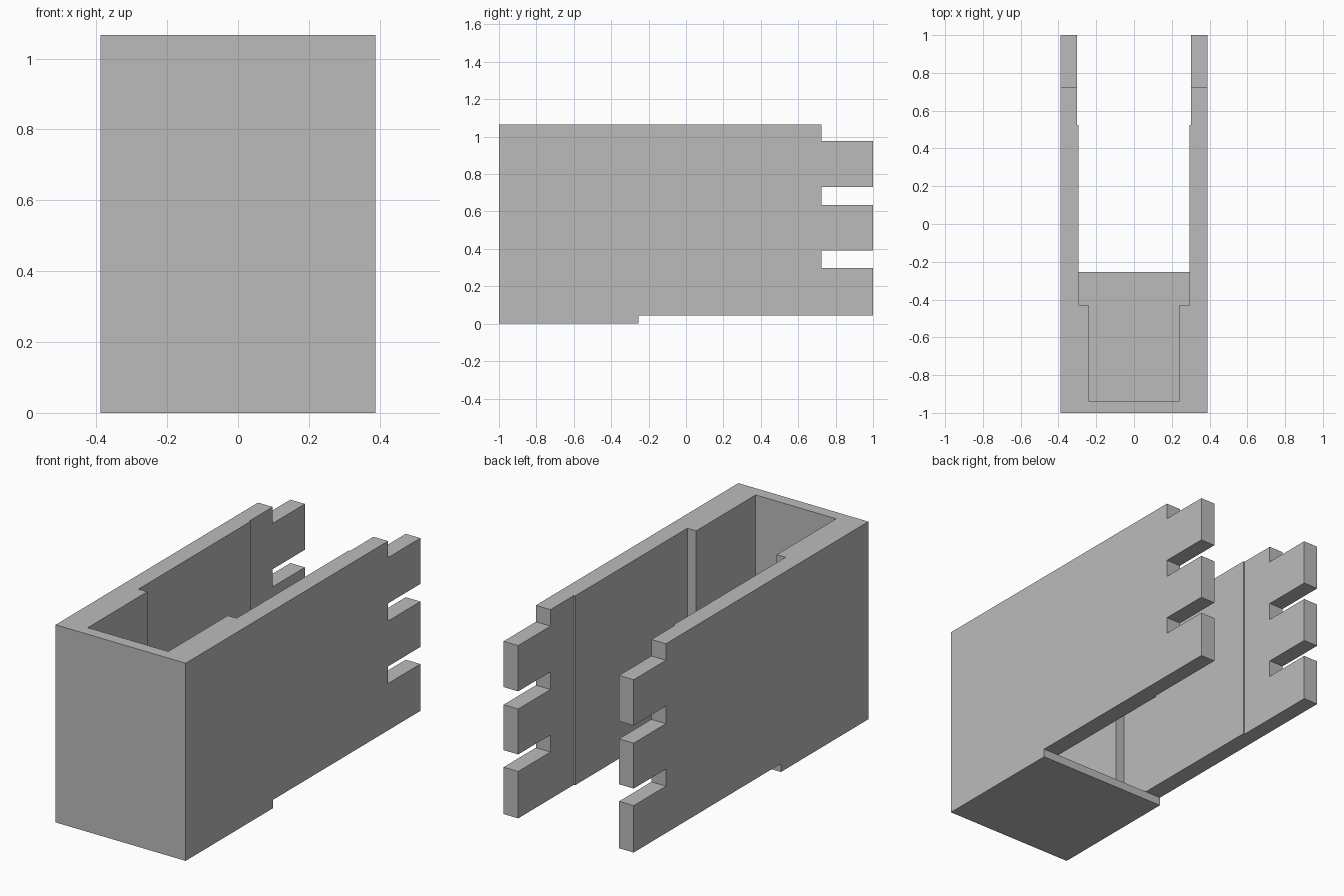
import bpy
import bmesh

cube = bpy.data.objects.get("Cube")
if cube:
    bpy.data.objects.remove(cube, do_unlink=True)

HALF_W, FLOOR, HEIGHT = 0.388, 0.045, 1.066
FLOOR_BACK = -0.255

grey = bpy.data.materials.new("plain grey")
grey.use_nodes = True
colour = (0.5, 0.5, 0.5, 1)
grey.diffuse_color = colour
grey.node_tree.nodes["Principled BSDF"].inputs["Base Color"].default_value = colour


def prism(name, outline, z0, z1):
    """Extrude a plan outline straight up from z0 to z1."""
    bm = bmesh.new()
    base = bm.faces.new([bm.verts.new((x, y, z0)) for x, y in outline])
    top = bmesh.ops.extrude_face_region(bm, geom=[base])["geom"]
    verts = [g for g in top if isinstance(g, bmesh.types.BMVert)]
    bmesh.ops.translate(bm, verts=verts, vec=(0, 0, z1 - z0))
    bmesh.ops.recalc_face_normals(bm, faces=bm.faces)
    mesh = bpy.data.meshes.new(name)
    bm.to_mesh(mesh)
    bm.free()
    mesh.materials.append(grey)
    obj = bpy.data.objects.new(name, mesh)
    bpy.context.collection.objects.link(obj)
    return obj


def rect(half, y0, y1):
    return [(-half, y0), (half, y0), (half, y1), (-half, y1)]


def boolean(target, other, operation):
    """Apply a boolean at once and discard the helper."""
    mod = target.modifiers.new(operation, "BOOLEAN")
    mod.operation, mod.solver, mod.object = operation, "EXACT", other
    bpy.context.view_layer.update()
    result = target.evaluated_get(bpy.context.evaluated_depsgraph_get())
    mesh = bpy.data.meshes.new_from_object(result)
    target.modifiers.clear()
    target.data = mesh
    bpy.data.objects.remove(other, do_unlink=True)


# U-shaped wall: thick around the front pocket, thinner towards the back
right_side = [(HALF_W, -1), (HALF_W, 1), (0.301, 1), (0.301, 0.525),
              (0.293, 0.525), (0.293, -0.43), (0.24, -0.43), (0.24, -0.937)]
outline = right_side + [(-x, y) for x, y in reversed(right_side)]
body = prism("walls", outline, FLOOR, HEIGHT)

# Notches leave three fingers at the back end of each wall
for z0, z1 in ((0.298, 0.39), (0.635, 0.73), (0.977, 1.2)):
    boolean(body, prism("notch_cutter", rect(0.6, 0.725, 1.2), z0, z1), "DIFFERENCE")

# Floor under the front pocket
prism("floor", rect(HALF_W, -1, FLOOR_BACK), 0, FLOOR)
